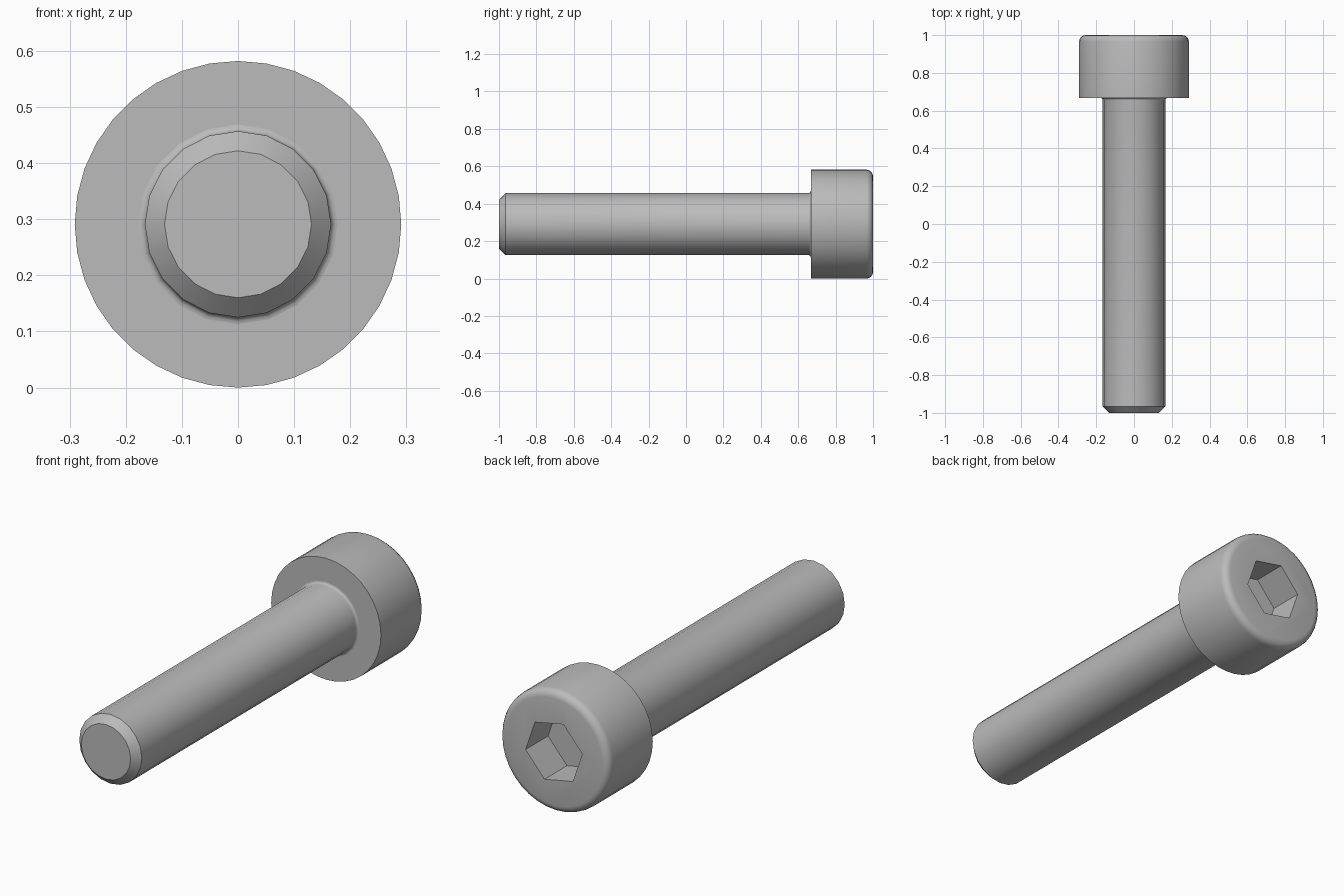
import bpy
import bmesh
from math import sin, cos, pi, radians

if "Cube" in bpy.data.objects:
    bpy.data.objects.remove(bpy.data.objects["Cube"], do_unlink=True)

HEAD_R = 0.291
SHANK_R = 0.166
SEAT_Y = 0.667      # underside of the head
AXIS_Z = HEAD_R

steel = bpy.data.materials.new("grey_steel")
steel.use_nodes = True
steel.diffuse_color = (0.5, 0.5, 0.5, 1)
steel.node_tree.nodes["Principled BSDF"].inputs["Base Color"].default_value = (0.5, 0.5, 0.5, 1)


def arc(cr, cy, radius, start, end, steps=4):
    """Rounded corner of a profile as (radius, y) points."""
    angles = [radians(start + (end - start) * i / steps) for i in range(steps + 1)]
    return [(cr + radius * cos(a), cy + radius * sin(a)) for a in angles]


def lathe(name, profile, sides, phase=0):
    """Turn (radius, y) points around the long axis and cap both ends."""
    bm = bmesh.new()
    rings = []
    for r, y in profile:
        angles = [radians(phase) + 2 * pi * i / sides for i in range(sides)]
        rings.append([bm.verts.new((r * cos(a), y, AXIS_Z + r * sin(a))) for a in angles])
    for a, b in zip(rings, rings[1:]):
        for i in range(sides):
            j = (i + 1) % sides
            bm.faces.new((a[i], a[j], b[j], b[i]))
    bm.faces.new(rings[0])
    bm.faces.new(rings[-1])
    bmesh.ops.recalc_face_normals(bm, faces=bm.faces)
    mesh = bpy.data.meshes.new(name)
    bm.to_mesh(mesh)
    bm.free()
    mesh.materials.append(steel)
    obj = bpy.data.objects.new(name, mesh)
    bpy.context.collection.objects.link(obj)
    return obj


def activate(obj):
    bpy.ops.object.select_all(action='DESELECT')
    obj.select_set(True)
    bpy.context.view_layer.objects.active = obj


# Shank: chamfered tip, straight body, small fillet under the head
fillet = 0.012
shank_profile = [(0.131, -1), (SHANK_R, -0.965)]
shank_profile += arc(SHANK_R + fillet, SEAT_Y - fillet, fillet, 180, 90)
shank_profile.append((SHANK_R, SEAT_Y + 0.03))
shank = lathe("shank", shank_profile, 20)

# Cylindrical head with a rounded outer edge
edge = 0.035
head_profile = [(HEAD_R, SEAT_Y)] + arc(HEAD_R - edge, 1 - edge, edge, 0, 90)
head = lathe("head", head_profile, 36)

# Hexagonal socket cut into the head
cutter = lathe("socket_cutter", [(0.153, 0.83), (0.153, 1.1)], 6, phase=49)
cutter.hide_render = True
cut = head.modifiers.new("socket", 'BOOLEAN')
cut.operation = 'DIFFERENCE'
cut.solver = 'EXACT'
cut.object = cutter
activate(head)
bpy.ops.object.modifier_apply(modifier=cut.name)
bpy.data.objects.remove(cutter, do_unlink=True)

# Smooth round surfaces, crisp chamfer and socket edges
for part in (shank, head):
    activate(part)
    bpy.ops.object.shade_smooth_by_angle(angle=radians(32))
